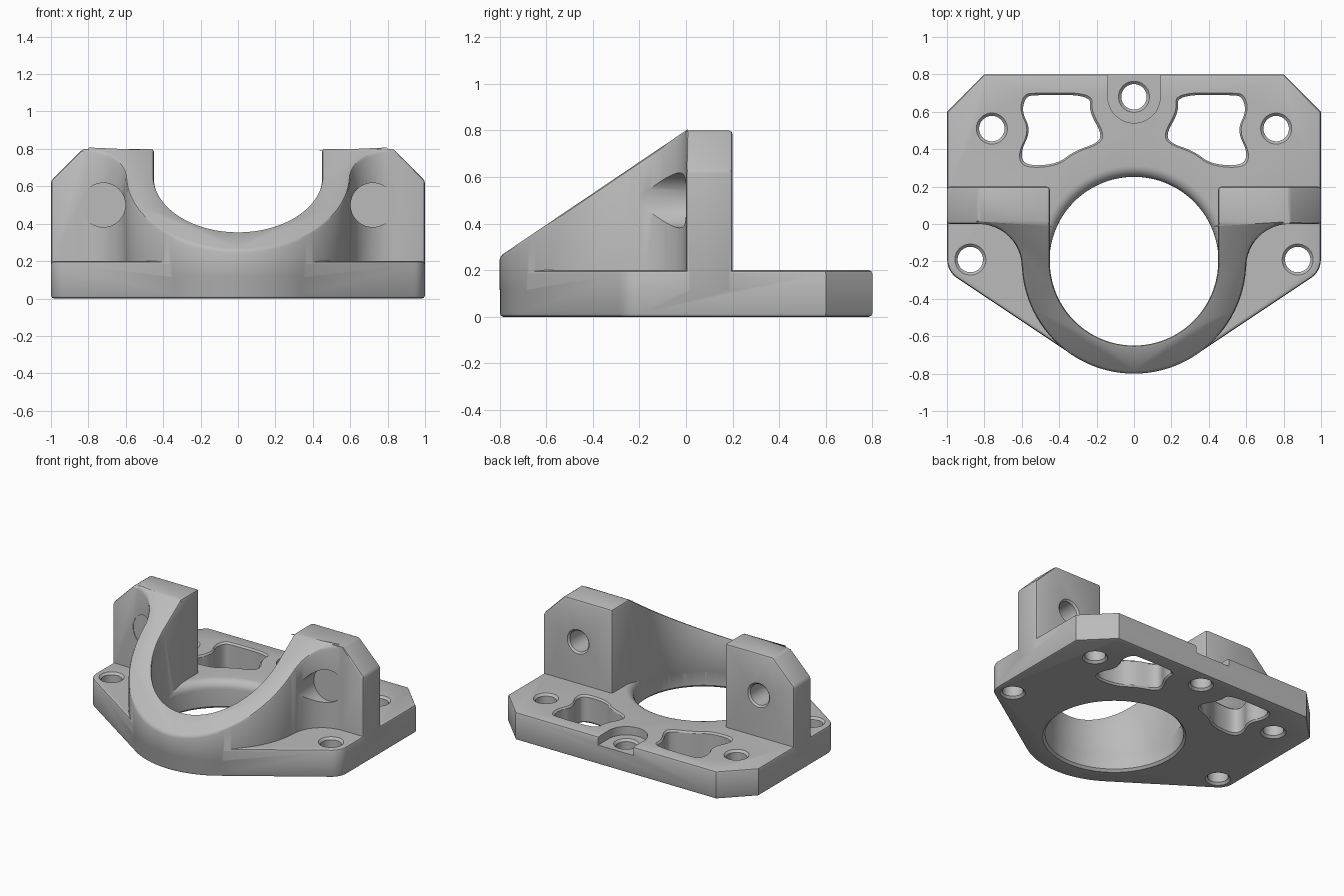
import bpy, bmesh
from math import sin, cos, pi, radians
from mathutils import Matrix

if "Cube" in bpy.data.objects:
    bpy.data.objects.remove(bpy.data.objects["Cube"])

grey = bpy.data.materials.new("machined grey")
grey.use_nodes = True
colour = (0.5, 0.5, 0.5, 1)
grey.diffuse_color = colour
grey.node_tree.nodes["Principled BSDF"].inputs["Base Color"].default_value = colour


def arc(cx, cy, r, a0, a1, n):
    return [(cx + r * cos(radians(a0 + (a1 - a0) * i / n)),
             cy + r * sin(radians(a0 + (a1 - a0) * i / n))) for i in range(n + 1)]


def mirrored(half):
    """Close an outline given its +x half, listed from back to front."""
    return half + [(-x, y) for x, y in reversed(half) if abs(x) > 1e-5]


def prism(name, outline, levels, centre=(0, 0, 0), turn=None):
    """Stack scaled copies of an outline; levels are (scale, z)."""
    bm = bmesh.new()
    rings = [[bm.verts.new((x * s, y * s, z)) for x, y in outline] for s, z in levels]
    n = len(outline)
    for a, b in zip(rings, rings[1:]):
        for i in range(n):
            j = (i + 1) % n
            bm.faces.new((a[i], a[j], b[j], b[i]))
    bm.faces.new(rings[0])
    bm.faces.new(rings[-1])
    bmesh.ops.recalc_face_normals(bm, faces=bm.faces)
    bm.transform(Matrix.Translation(centre) @ (turn or Matrix.Identity(4)))
    mesh = bpy.data.meshes.new(name)
    bm.to_mesh(mesh)
    bm.free()
    mesh.materials.append(grey)
    obj = bpy.data.objects.new(name, mesh)
    bpy.context.collection.objects.link(obj)
    return obj


def apply(obj, mod):
    bpy.context.view_layer.objects.active = obj
    bpy.ops.object.modifier_apply(modifier=mod.name)


def boolean(obj, other, operation="DIFFERENCE"):
    mod = obj.modifiers.new("boolean", "BOOLEAN")
    mod.operation, mod.solver, mod.object = operation, "EXACT", other
    apply(obj, mod)
    bpy.data.objects.remove(other)


def bevel(obj, width, segments, angle):
    mod = obj.modifiers.new("bevel", "BEVEL")
    mod.width, mod.segments = width, segments
    mod.limit_method, mod.angle_limit = "ANGLE", radians(angle)
    mod.use_clamp_overlap = False
    apply(obj, mod)


def circle(n=48):
    return arc(0, 0, 1, 0, 360 * (n - 1) / n, n - 1)


def hole(obj, r, length, centre, turn=None, rim=0.015, out=0.05):
    """Drill a through hole with a chamfer at both ends."""
    w = r + rim
    levels = [(w, -out), (w, 0), (r, rim), (r, length - rim), (w, length), (w, length + out)]
    boolean(obj, prism("drill", circle(), levels, centre, turn))


# base plate with rounded ears flowing into the ring
half = [(0.8, 0.8), (0.999, 0.6)] + arc(0.88, -0.19, 0.119, 0, -57, 8) \
    + arc(0, -0.2, 0.599, -57, -90, 16)
base = prism("base_plate", mirrored(half), [(1, 0), (1, 0.2)])
bevel(base, 0.015, 2, 60)

# large bore with a rounded upper rim
rim = [(0.452 + 0.06 * (1 - cos(a)), 0.14 + 0.06 * sin(a))
       for a in [radians(d) for d in range(0, 91, 15)]]
bore = [(0.468, -0.1), (0.468, 0), (0.452, 0.016)] + rim + [(0.512, 0.3)]
boolean(base, prism("bore", circle(128), bore, (0, -0.2, 0)))

# ring and uprights, joined by concave fillets
half = [(1, 0.2), (1, 0)] + arc(0.83, -0.23, 0.23, 90, 180, 12) \
    + arc(0, -0.2, 0.6, -3, -90, 44)
clamp = prism("clamp_body", mirrored(half), [(1, 0.1), (1, 0.8)])
slot = [(0.45, 0.5)] + arc(0, -0.2, 0.45, 0, -90, 32)
boolean(clamp, prism("slot", mirrored(slot), [(1, -0.1), (1, 1)]))

# sloping front and clipped outer corners
side = Matrix(((0, 0, 1, 0), (1, 0, 0, 0), (0, 1, 0, 0), (0, 0, 0, 1)))
slope = [(0, 0.8), (0, 1.2), (-1.2, 1.2), (-1.2, -0.01)]
boolean(clamp, prism("slope", slope, [(1, -1.2), (1, 1.2)], turn=side))
front = Matrix.Rotation(pi / 2, 4, "X")
for s in (-1, 1):
    corner = [(s * 0.73, 0.9), (s * 1.1, 0.9), (s * 1.1, 0.53)]
    boolean(clamp, prism("corner", corner, [(1, -1), (1, 1)], turn=front))
bevel(clamp, 0.016, 2, 30)
boolean(base, clamp, "UNION")
bracket = base
bracket.name = "mounting_bracket"

# lobed vents, softened by corner cutting
vent = [(0.53, 0.69), (0.23, 0.69), (0.24, 0.6), (0.17, 0.48), (0.2, 0.43), (0.32, 0.39),
        (0.41, 0.32), (0.58, 0.31), (0.61, 0.38), (0.55, 0.5), (0.6, 0.6), (0.58, 0.68)]
for _ in range(3):
    pairs = zip(vent, vent[1:] + vent[:1])
    vent = [(a[0] * (1 - t) + b[0] * t, a[1] * (1 - t) + b[1] * t)
            for a, b in pairs for t in (0.25, 0.75)]
vent = [(x - 0.4, y - 0.5) for x, y in vent]
for s in (-1, 1):
    outline = [(s * x, y) for x, y in vent]
    levels = [(1.06, -0.1), (1.06, 0), (1, 0.012), (1, 0.188), (1.06, 0.2), (1.06, 0.3)]
    boolean(bracket, prism("vent", outline, levels, (s * 0.4, 0.5, 0)))

    # plate screw holes
    hole(bracket, 0.068, 0.2, (s * 0.76, 0.51, 0))
    hole(bracket, 0.068, 0.2, (s * 0.875, -0.19, 0))

    # upright screw holes with spot faces
    spot = prism("spot_face", circle(), [(0.118, -0.004), (0.118, 0.4)],
                 (s * 0.72, 0, 0.5), front)
    boolean(bracket, spot)
    hole(bracket, 0.075, 0.196, (s * 0.72, 0.2, 0.5), front, 0.012)

# rear notch with its hole
notch = [(0.14, 0.9)] + arc(0, 0.68, 0.14, 0, -90, 12)
boolean(bracket, prism("notch", mirrored(notch), [(1, 0.14), (1, 0.4)]))
hole(bracket, 0.068, 0.14, (0, 0.68, 0))

bpy.ops.object.select_all(action="DESELECT")
bracket.select_set(True)
bpy.context.view_layer.objects.active = bracket
bpy.ops.object.shade_smooth_by_angle(angle=radians(28))
